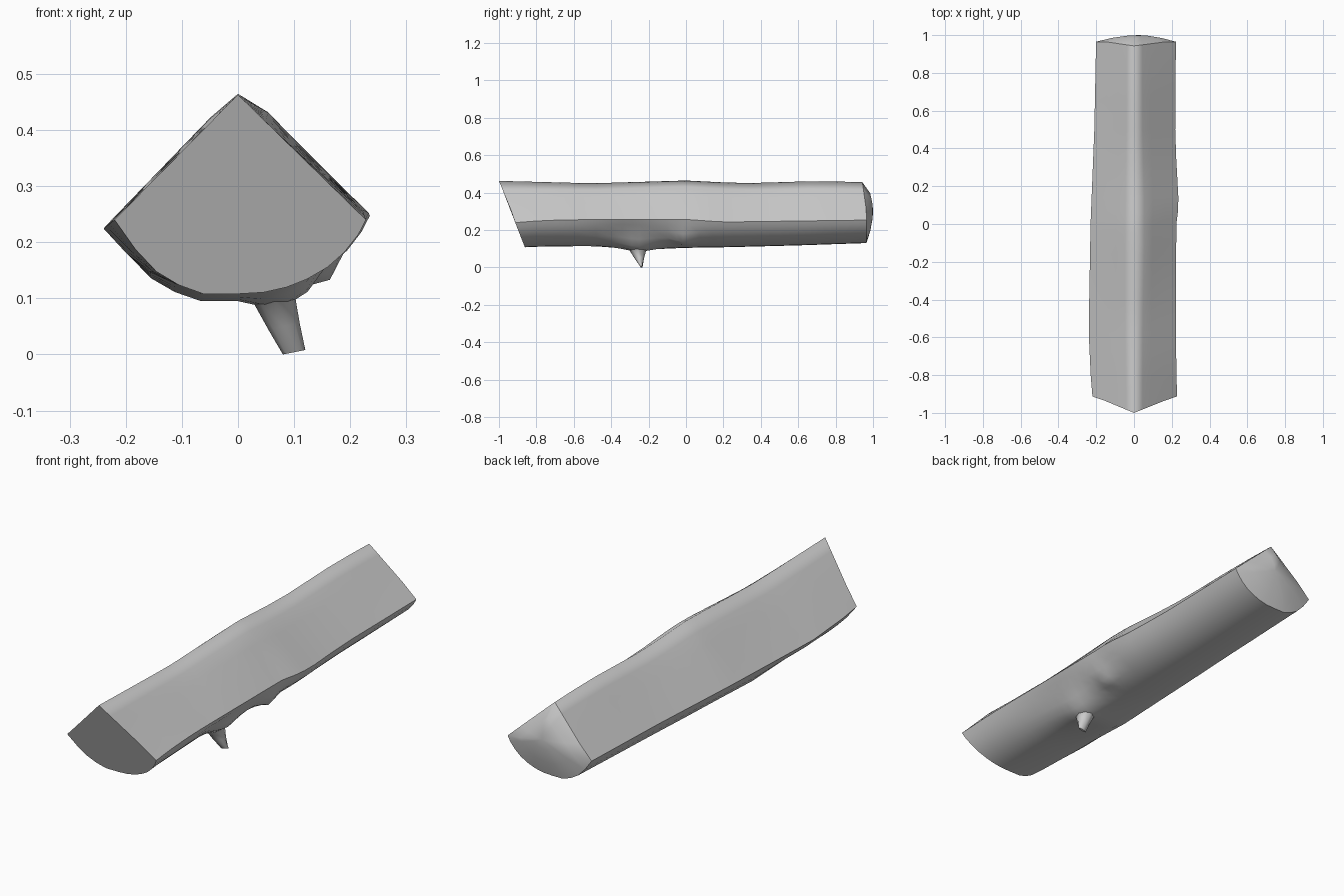
import bpy, bmesh, math
from mathutils import Vector

cube = bpy.data.objects.get("Cube")
if cube:
    bpy.data.objects.remove(cube, do_unlink=True)

grey = bpy.data.materials.new("plain_grey")
grey.use_nodes = True
colour = (0.6, 0.6, 0.6, 1)
grey.diffuse_color = colour
grey.node_tree.nodes["Principled BSDF"].inputs["Base Color"].default_value = colour


def make_object(name, bm):
    bmesh.ops.recalc_face_normals(bm, faces=bm.faces)
    for face in bm.faces:
        face.smooth = True
    mesh = bpy.data.meshes.new(name)
    bm.to_mesh(mesh)
    bm.free()
    mesh.materials.append(grey)
    obj = bpy.data.objects.new(name, mesh)
    bpy.context.collection.objects.link(obj)
    return obj


def bridge(bm, rings):
    for low, high in zip(rings, rings[1:]):
        for i in range(len(low)):
            j = (i + 1) % len(low)
            bm.faces.new((low[i], low[j], high[j], high[i]))


def sample(table, y):
    """Straight-line interpolation in a table of (y, value) pairs."""
    for (a, u), (b, v) in zip(table, table[1:]):
        if y <= b:
            return u + (v - u) * max(0, (y - a) / (b - a))
    return table[-1][1]


# Outline of the split trunk along its length
left_x = [(-1, -.22), (-.57, -.24), (0, -.23), (.5, -.21), (1, -.2)]
right_x = [(-1, .228), (-.6, .222), (0, .224), (.1, .237), (.45, .218), (1, .222)]
left_z = [(-1, .24), (-.57, .224), (0, .235), (1, .25)]
right_z = [(-1, .24), (-.65, .255), (0, .257), (.2, .243), (1, .254)]
ridge_z = [(-1, .463), (-.5, .45), (0, .465), (.3, .45), (.7, .462), (1, .455)]
bark_z = [(-1, .108), (-.5, .115), (-.25, .095), (0, .105), (.2, .108), (.6, .118), (1, .132)]
ridge_round = [(-1, 0), (-.5, .004), (-.1, .012), (.2, .008), (.5, .003), (1, 0)]

# Bark curve: fraction across, fraction of the drop to the lowest point
bark = [(.94, .2), (.83, .44), (.7, .64), (.54, .8), (.38, .91), (.2, .98), (0, 1),
        (-.28, 1), (-.48, .88), (-.66, .7), (-.83, .4)]
flat = (.2, .4, .7)


def section(y):
    left = Vector((sample(left_x, y), sample(left_z, y)))
    right = Vector((sample(right_x, y), sample(right_z, y)))
    top = Vector((0, sample(ridge_z, y)))
    low, swell = sample(bark_z, y), sample(ridge_round, y)
    pts = [top]
    pts += [top.lerp(right, t) + Vector((1, 1)) * swell * (1 - t) for t in flat] + [right]
    for across, drop in bark:
        side = right if across >= 0 else left
        pts.append(Vector((abs(across) * side.x, side.y + (low - side.y) * drop)))
    pts += [left] + [left.lerp(top, t) + Vector((-.4, .4)) * swell * t for t in (.3, .6, .8)]
    return pts


def bump(point, centre, spread, push):
    """Push a bark point outward with a soft falloff."""
    d = [(point[i] - centre[i]) / spread[i] for i in range(3)]
    return Vector(push) * math.exp(-sum(v * v for v in d))


# Main split trunk: lofted sections, slanted front and near-upright back
stations = [-1, -.8, -.68, -.58, -.48, -.4, -.34, -.29, -.25, -.21, -.16, -.1, -.05,
            -.015, .02, .07, .14, .22, .35, .5, .65, .8, .96]
bm = bmesh.new()
rings = []
for y in stations:
    ring = []
    for p in section(y):
        depth = y
        if y == stations[0]:
            depth = -1 + (.463 - p.y) * (.41 if p.y > .24 else .39)
        if y == stations[-1]:
            depth = .965 - .022 * max(0, (p.y - .3) / .155)
        q = Vector((p.x, depth, p.y))
        if p.y < .23 and p.x > 0:
            q += bump(q, (.09, -.26, .11), (.08, .09, .08), (.006, 0, -.02))
            q += bump(q, (.15, -.01, .165), (.045, .05, .05), (.008, 0, -.028))
            q += bump(q, (.17, -.3, .19), (.06, .2, .06), (-.012, 0, .01))
        ring.append(bm.verts.new(q))
    rings.append(ring)
bridge(bm, rings)
bm.faces.new(rings[0])

# Domed back end
dome = []
for factor, depth in ((.62, .985), (.25, .997)):
    dome.append([bm.verts.new((v.co.x * factor + .02 * (1 - factor), depth,
                               .3 + (v.co.z - .3) * factor)) for v in rings[-1]])
bridge(bm, [rings[-1]] + dome)
tip = bm.verts.new((.025, 1, .3))
for a, b in zip(dome[-1], dome[-1][1:] + dome[-1][:1]):
    bm.faces.new((a, b, tip))

# Crisp edges where the split faces meet the bark, and around both ends
right_corner, left_corner = len(flat) + 1, len(flat) + 2 + len(bark)
crisp = [rings[0], rings[-1]] + [[r[i] for r in rings] for i in (right_corner, left_corner)]
for line in crisp:
    members = set(line)
    for v in line:
        for edge in v.link_edges:
            if edge.other_vert(v) in members:
                edge.smooth = False
make_object("split_trunk", bm)

# Broken branch stub: flared at the bark, tapering to a thin snapped edge
bm = bmesh.new()
levels = [(.066, -.26, .125, .062, .085), (.066, -.258, .095, .036, .046),
          (.082, -.25, .05, .028, .026), (.1, -.238, .004, .02, .006)]
rings = []
for x, y, z, wide, deep in levels:
    ring = []
    for i in range(8):
        a = math.tau * i / 8
        ring.append(bm.verts.new((x + wide * math.cos(a), y + deep * math.sin(a),
                                  z + .2 * wide * math.cos(a))))
    rings.append(ring)
bridge(bm, rings)
bm.faces.new(rings[0])
bm.faces.new(rings[-1])
for edge in bm.edges:
    if edge.verts[0] in rings[-1] and edge.verts[1] in rings[-1]:
        edge.smooth = False
make_object("branch_stub", bm)
